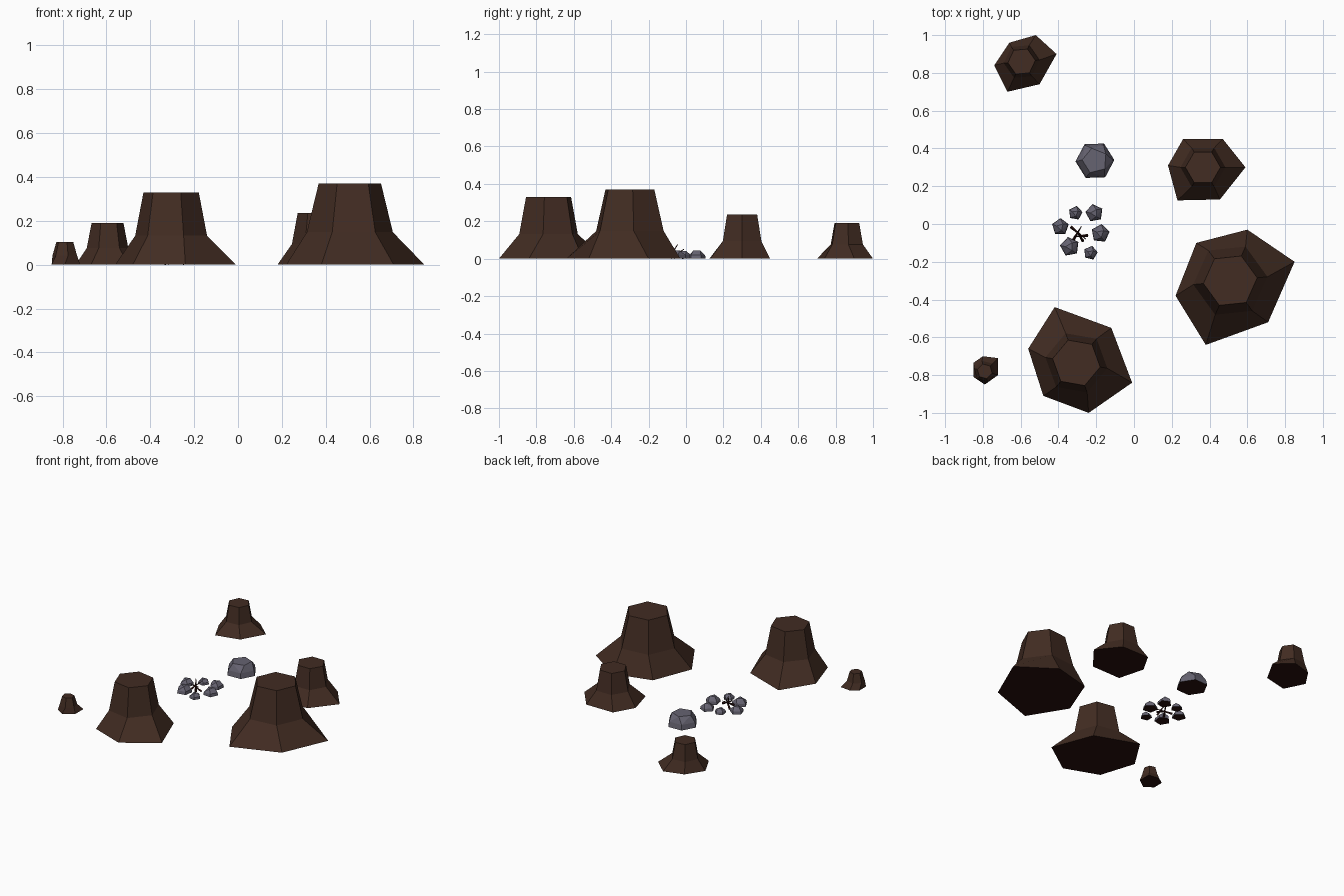
import bpy, bmesh, math, random
from mathutils import Vector

if "Cube" in bpy.data.objects:
    bpy.data.objects.remove(bpy.data.objects["Cube"])

random.seed(4)


def material(name, rgb):
    m = bpy.data.materials.new(name)
    m.diffuse_color = (*rgb, 1)
    m.use_nodes = True
    m.node_tree.nodes["Principled BSDF"].inputs["Base Color"].default_value = m.diffuse_color
    return m


BARK = material("brown bark", (0.054, 0.025, 0.016))
STONE = material("grey stone", (0.133, 0.125, 0.165))
CHAR = material("charred black", (0.022, 0.005, 0.004))


def finish(bm, name, mat):
    """Make the object; faces pointing straight down get the charred colour."""
    bmesh.ops.recalc_face_normals(bm, faces=bm.faces)
    bm.normal_update()
    if mat is not CHAR:
        for f in bm.faces:
            f.material_index = int(f.normal.z < -0.9)
    me = bpy.data.meshes.new(name)
    bm.to_mesh(me)
    bm.free()
    me.materials.append(mat)
    if mat is not CHAR:
        me.materials.append(CHAR)
    ob = bpy.data.objects.new(name, me)
    bpy.context.collection.objects.link(ob)
    return ob


def ring(cx, cy, z, r, n, turn):
    return [Vector((cx + r * math.cos(math.radians(turn) + math.tau * i / n),
                    cy + r * math.sin(math.radians(turn) + math.tau * i / n), z))
            for i in range(n)]


def stump(name, cx, cy, r, flare, h, turn, foot):
    """Six sided trunk: uneven root outline, waist ring, flat cut top."""
    bm = bmesh.new()
    rings = [[Vector((x, y, 0)) for x, y in foot],
             ring(cx, cy, 0.4 * h, r * flare, 6, turn),
             ring(cx, cy, h, r, 6, turn)]
    rings = [[bm.verts.new(p) for p in pts] for pts in rings]
    for a, b in zip(rings, rings[1:]):
        for i in range(6):
            j = (i + 1) % 6
            bm.faces.new((a[i], a[j], b[j], b[i]))
    bm.faces.new(rings[0])
    bm.faces.new(rings[-1])
    finish(bm, name, BARK)


def rock(name, cx, cy, r, h, turn, sides, top_sides, top):
    """Faceted stone: hull of a wide base, a shoulder and a small top face."""
    bm = bmesh.new()
    pts = (ring(cx, cy, 0, r, sides, turn)
           + ring(cx, cy, 0.45 * h, r * 0.93, sides, turn)
           + ring(cx, cy, h, r * top, top_sides, turn + 30))
    for p in pts:
        bm.verts.new(p)
    bmesh.ops.convex_hull(bm, input=bm.verts)
    bmesh.ops.dissolve_limit(bm, angle_limit=0.02, verts=bm.verts, edges=bm.edges)
    finish(bm, name, STONE)


# Tree stumps
stump("stump_front_right", 0.51, -0.30, 0.143, 1.38, 0.37, 6,
      [(.85, -.20), (.60, -.03), (.33, -.10), (.22, -.38), (.38, -.64), (.71, -.52)])
stump("stump_front_left", -0.305, -0.735, 0.128, 1.3, 0.33, -10,
      [(-.01, -.84), (-.12, -.55), (-.42, -.44), (-.56, -.66), (-.48, -.91), (-.24, -1.0)])
stump("stump_back_left", -0.595, 0.86, 0.073, 1.3, 0.19, 5,
      [(-.41, .90), (-.52, 1.0), (-.66, .96), (-.74, .84), (-.67, .70), (-.50, .74)])
stump("stump_back_right", 0.365, 0.30, 0.093, 1.28, 0.235, 0,
      [(.59, .30), (.47, .45), (.26, .45), (.18, .31), (.23, .125), (.455, .13)])
stump("stump_small", -0.79, -0.78, 0.04, 1.45, 0.103, -15,
      [(-.72, -.80), (-.72, -.71), (-.80, -.70), (-.85, -.735), (-.85, -.81), (-.79, -.85)])

# Boulder
rock("boulder", -0.207, 0.335, 0.103, 0.08, 2, 6, 5, 0.66)

# Fire ring stones
stones = [(-.39, -.015, .046), (-.31, .058, .038), (-.21, .058, .048),
          (-.178, -.05, .05), (-.23, -.153, .038), (-.34, -.12, .052)]
for i, (x, y, r) in enumerate(stones):
    rock(f"fire_ring_stone_{i + 1}", x, y, r, r * 0.9, random.uniform(0, 72), 5, 3, 0.45)

# Burnt sticks leaning across each other over the fire
sticks = [((-.335, -.015, .005), (-.255, -.08, .04)),
          ((-.32, -.082, .005), (-.278, -.012, .05)),
          ((-.245, -.06, .005), (-.32, -.068, .04)),
          ((-.27, -.09, .005), (-.30, -.045, .075))]
for i, (a, b) in enumerate(sticks):
    base, tip = Vector(a), Vector(b)
    bm = bmesh.new()
    bmesh.ops.create_cone(bm, cap_ends=True, segments=4, radius1=0.008,
                          radius2=0.002, depth=(tip - base).length)
    ob = finish(bm, f"burnt_stick_{i + 1}", CHAR)
    ob.rotation_mode = 'QUATERNION'
    ob.rotation_quaternion = (tip - base).to_track_quat('Z', 'Y')
    ob.location = (base + tip) / 2
